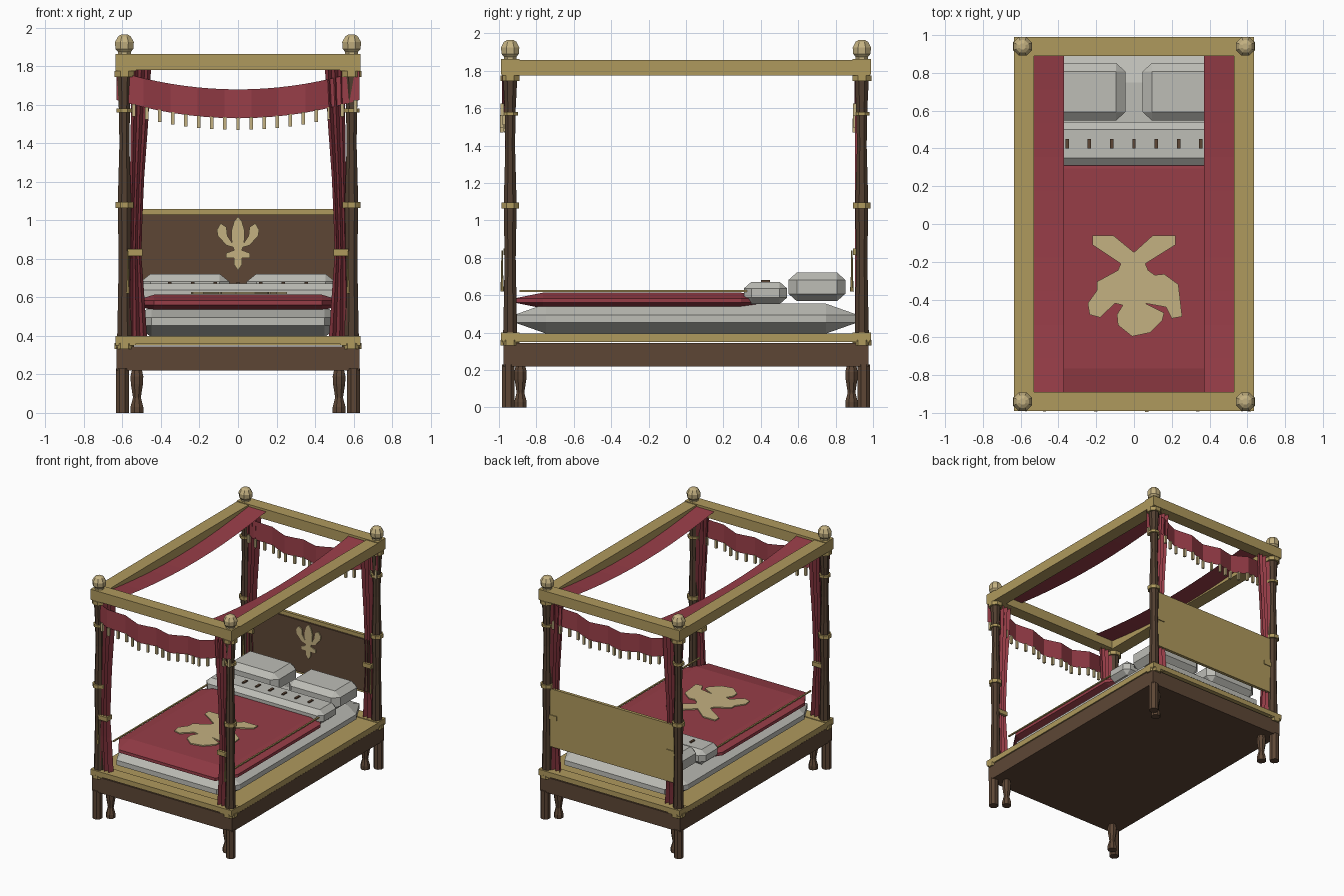
import bpy, bmesh, math
from mathutils import Vector
from itertools import product

if "Cube" in bpy.data.objects:
    bpy.data.objects.remove(bpy.data.objects["Cube"])


def mat(name, c):
    m = bpy.data.materials.new(name)
    m.diffuse_color = (*c, 1)
    m.use_nodes = True
    m.node_tree.nodes["Principled BSDF"].inputs["Base Color"].default_value = m.diffuse_color
    return m


GOLD = mat("gold", (0.43, 0.32, 0.11))
PALE = mat("pale gold", (0.55, 0.44, 0.22))
RED = mat("crimson cloth", (0.31, 0.047, 0.064))
LINEN = mat("linen", (0.51, 0.51, 0.47))
WOOD = mat("walnut", (0.11, 0.062, 0.036))
DARK = mat("dark walnut", (0.085, 0.05, 0.03))


def finish(bm, name, m):
    bmesh.ops.recalc_face_normals(bm, faces=bm.faces)
    me = bpy.data.meshes.new(name)
    bm.to_mesh(me)
    bm.free()
    me.materials.append(m)
    ob = bpy.data.objects.new(name, me)
    bpy.context.collection.objects.link(ob)
    return ob


def box(name, m, x0, x1, y0, y1, z0, z1):
    bm = bmesh.new()
    bmesh.ops.create_cube(bm, size=1)
    for v in bm.verts:
        v.co = ((x0 + x1) / 2 + v.co.x * (x1 - x0), (y0 + y1) / 2 + v.co.y * (y1 - y0),
                (z0 + z1) / 2 + v.co.z * (z1 - z0))
    return finish(bm, name, m)


def cushion(name, m, c, h, b):
    """Box with a different chamfer along each axis."""
    bm = bmesh.new()
    for s in product((-1, 1), repeat=3):
        for k in range(3):
            bm.verts.new([c[i] + s[i] * (h[i] - (0 if i == k else b[i])) for i in range(3)])
    bmesh.ops.convex_hull(bm, input=bm.verts)
    bmesh.ops.dissolve_limit(bm, angle_limit=0.01, verts=bm.verts, edges=bm.edges)
    return finish(bm, name, m)


def lathe(name, m, cx, cy, profile, n=8):
    bm = bmesh.new()
    rings = [[bm.verts.new((cx + r * math.cos(math.tau * (i + .5) / n),
                            cy + r * math.sin(math.tau * (i + .5) / n), z)) for i in range(n)]
             for r, z in profile]
    for a, b in zip(rings, rings[1:]):
        for i in range(n):
            bm.faces.new((a[i], a[(i + 1) % n], b[(i + 1) % n], b[i]))
    bm.faces.new(rings[0])
    bm.faces.new(rings[-1])
    return finish(bm, name, m)


def sheet(name, m, nu, nv, f):
    bm = bmesh.new()
    g = [[bm.verts.new(f(i / nu, j / nv)) for j in range(nv + 1)] for i in range(nu + 1)]
    for i in range(nu):
        for j in range(nv):
            bm.faces.new((g[i][j], g[i + 1][j], g[i + 1][j + 1], g[i][j + 1]))
    return finish(bm, name, m)


def plate(name, m, pts, d):
    """Thin plate from an outline of 3D points, thickened along d."""
    bm = bmesh.new()
    f = bm.faces.new([bm.verts.new(p) for p in pts])
    r = bmesh.ops.extrude_face_region(bm, geom=[f])
    for v in r["geom"]:
        if isinstance(v, bmesh.types.BMVert):
            v.co += Vector(d)
    bmesh.ops.triangulate(bm, faces=[f for f in bm.faces if len(f.verts) > 4])
    return finish(bm, name, m)


def lerp(table, z):
    for (z0, a), (z1, b) in zip(table, table[1:]):
        if z <= z1:
            return a + (b - a) * (z - z0) / (z1 - z0)
    return table[-1][1]


# base and rails
box("bed_base", WOOD, -.63, .63, -.975, .975, .22, .345)
box("ledge_core", GOLD, -.55, .55, -.9, .9, .35, .395)
for s in (-1, 1):
    box("ledge_end", GOLD, -.635, .635, min(s * .89, s * .99), max(s * .89, s * .99), .36, .40)
    box("ledge_side", GOLD, min(s * .53, s * .635), max(s * .53, s * .635), -.985, .985, .35, .395)
    box("canopy_end", GOLD, -.635, .635, min(s * .89, s * .99), max(s * .89, s * .99), 1.78, 1.863)
    box("canopy_side", GOLD, min(s * .53, s * .635), max(s * .53, s * .635), -.985, .985, 1.775, 1.857)

# corners: legs, posts, collars, finials, curtains
CENTRE = [(.40, .528), (.83, .535), (1.2, .525), (1.5, .512), (1.78, .502)]
HALF = [(.40, .055), (.7, .04), (.83, .032), (1.2, .036), (1.5, .045), (1.78, .05)]
for sx, sy in product((-1, 1), repeat=2):
    px, py = sx * .59, sy * .94
    lathe("leg_block", WOOD, sx * .6, sy * .95, [(.037, 0), (.037, .23)])
    lathe("leg_scroll", WOOD, sx * .525, sy * .885,
          [(.036, 0), (.036, .03), (.022, .08), (.034, .15), (.036, .19), (.026, .23)])
    lathe("post", DARK, px, py,
          [(.042, .34), (.038, .5), (.032, .8), (.037, 1.05), (.037, 1.1), (.028, 1.4),
           (.032, 1.6), (.042, 1.78)])
    for z, r in ((.347, .055), (1.08, .05), (1.76, .055)):
        lathe("post_collar", GOLD, px, py, [(r, z - .015), (r, z + .015)])
    for z in (.365, 1.57):
        lathe("post_ring", GOLD, px, py, [(.045, z - .01), (.045, z + .01)])
    lathe("finial", PALE, px, py,
          [(.036, 1.85), (.036, 1.875), (.05, 1.89), (.053, 1.925), (.036, 1.955), (.018, 1.965)])
    cy = -.945 if sy < 0 else .925

    def curtain(u, v):
        z = .40 + 1.38 * v
        return (sx * (lerp(CENTRE, z) + (2 * u - 1) * lerp(HALF, z)),
                cy + .022 * math.cos(u * math.pi * 6), z)
    sheet("curtain", RED, 12, 10, curtain)
    x0, x1 = sorted((sx * .495, sx * .575))
    box("curtain_tie", GOLD, x0, x1, cy - .032, cy + .032, .815, .85)
    lathe("tie_tassel", GOLD, sx * .572, cy - .038, [(.004, .84), (.006, .7), (.01, .62)], 6)

# swagged valances with tassels, front and back
for name, vy in (("front", -.965), ("back", .92)):
    def drop(x):
        return .24 * x * x
    def valance(u, v):
        x = -.63 + 1.26 * u
        return (x, vy + .02 * math.cos(u * math.pi * 9), 1.53 + .15 * v + drop(x))
    sheet(name + "_valance", RED, 18, 1, valance)
    for i in range(-9, 10):
        x = i * .0677
        z = 1.515 + drop(x)
        y = vy + .02 * math.cos((x + .63) / 1.26 * math.pi * 9)
        box(name + "_valance_tassel", PALE, x - .009, x + .009, y - .009, y + .009, z - .045, z + .02)

# sagging roof drapes along the sides
for s in (-1, 1):
    sheet("roof_drape", RED, 1, 10, lambda u, v: (
        s * (.37 + .165 * u), -.89 + 1.78 * v, 1.785 + .06 * (2 * v - 1) ** 2))

# headboard
box("headboard_back", GOLD, -.56, .56, .925, .95, .59, 1.06)
box("headboard_panel", WOOD, -.54, .54, .912, .925, .61, 1.03)
half = [(0, 1.02), (.02, .995), (.035, .945), (.032, .885), (.055, .92), (.06, .965), (.09, .985),
        (.11, .95), (.105, .92), (.06, .87), (.025, .86), (.02, .845), (.062, .83), (.062, .805),
        (.02, .805), (.02, .77), (0, .74)]
outline = half + [(-x, z) for x, z in half[-2:0:-1]]
plate("headboard_emblem", PALE, [(x, .912, z) for x, z in outline], (0, -.008, 0))

# bedding
cushion("mattress", LINEN, (0, 0, .475), (.54, .918, .08), (.09, .17, .06))
cushion("blanket", RED, (0, -.235, .572), (.535, .68, .042), (.1, .15, .03))
cushion("bolster", LINEN, (0, .425, .612), (.53, .115, .06), (.04, .04, .035))
for s in (-1, 1):
    cushion("pillow", LINEN, (s * .275, .7, .645), (.23, .152, .077), (.05, .045, .04))
    box("blanket_trim", GOLD, s * .5 - .006, s * .5 + .006, -.89, .33, .618, .627)
for i in range(-3, 4):
    box("bolster_button", WOOD, i * .118 - .009, i * .118 + .009, .4, .45, .667, .681)

# blanket emblem
shape = [(-.22, -.06), (-.11, -.06), (0, -.15), (.10, -.06), (.22, -.06), (.22, -.11), (.06, -.21),
         (.075, -.245), (.11, -.27), (.16, -.265), (.235, -.32), (.255, -.49), (.2, -.5),
         (.17, -.44), (.06, -.42), (.16, -.47), (.15, -.51), (.085, -.575), (-.01, -.595),
         (-.085, -.535), (-.09, -.48), (-.06, -.43), (-.1, -.42), (-.18, -.495), (-.235, -.48),
         (-.245, -.42), (-.195, -.35), (-.195, -.305), (-.085, -.245), (-.07, -.21), (-.22, -.11)]
plate("blanket_emblem", PALE, [(x, y, .618) for x, y in shape], (0, 0, .009))
